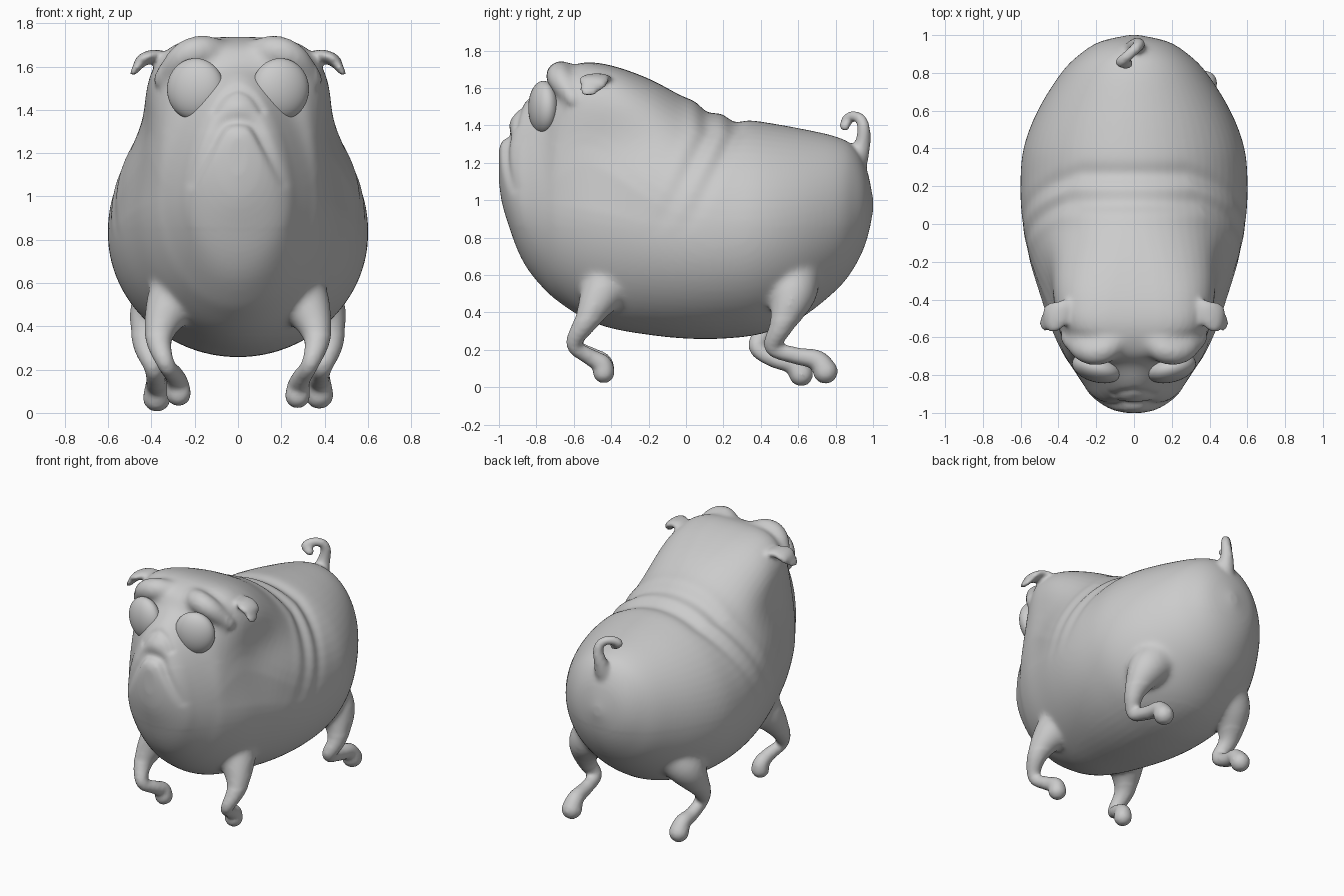
import bpy, bmesh, math
from mathutils import Vector

if "Cube" in bpy.data.objects:
    bpy.data.objects.remove(bpy.data.objects["Cube"])


def spline(rows, steps):
    """Catmull-Rom through rows of numbers."""
    out = []
    for i in range(len(rows) - 1):
        p0, p1 = rows[max(i - 1, 0)], rows[i]
        p2, p3 = rows[i + 1], rows[min(i + 2, len(rows) - 1)]
        for k in range(steps):
            t = k / steps
            out.append([0.5 * (2 * b + (c - a) * t + (2 * a - 5 * b + 4 * c - d) * t * t
                               + (3 * b - a - 3 * c + d) * t ** 3)
                        for a, b, c, d in zip(p0, p1, p2, p3)])
    out.append(list(rows[-1]))
    return out


def gauss(u):
    return math.exp(-u * u)


bm = bmesh.new()


def loft(rings):
    """Closed skin over equal-length rings of points."""
    vs = [[bm.verts.new(p) for p in r] for r in rings]
    n = len(vs[0])
    faces = []
    for a, b in zip(vs, vs[1:]):
        for j in range(n):
            k = (j + 1) % n
            faces.append(bm.faces.new((a[j], a[k], b[k], b[j])))
    faces.append(bm.faces.new(vs[0][::-1]))
    faces.append(bm.faces.new(vs[-1]))
    bmesh.ops.recalc_face_normals(bm, faces=faces)


def tube(path, ref=(1, 0, 0), flat=1.0):
    """Round-ended limb along (x, y, z, radius) points."""
    pts = spline(path, 6)
    P = [Vector(p[:3]) for p in pts]
    R = [p[3] for p in pts]
    t_end = (P[-1] - P[-2]).normalized()
    end, r_end = P[-1].copy(), R[-1]
    for k in range(1, 6):
        a = k * math.radians(17)
        P.append(end + t_end * r_end * math.sin(a))
        R.append(r_end * math.cos(a))
    rings = []
    for i, c in enumerate(P):
        t = (P[min(i + 1, len(P) - 1)] - P[max(i - 1, 0)]).normalized()
        u = Vector(ref)
        u = (u - t * u.dot(t)).normalized()
        w = t.cross(u) * flat
        rings.append([c + R[i] * (u * math.cos(a) + w * math.sin(a))
                      for a in [j * math.tau / 16 for j in range(16)]])
    loft(rings)


# Torso and head: y, bottom z, top z, half width, widest z, top exponent
stations = [
    (-1.00, 1.10, 1.27, .04, 1.18, 2.0), (-.985, .99, 1.32, .11, 1.15, 2.0),
    (-.95, .87, 1.37, .18, 1.08, 2.0), (-.90, .73, 1.48, .235, 1.02, 1.9),
    (-.84, .62, 1.545, .275, 1.0, 1.9), (-.75, .515, 1.61, .335, .99, 2.1),
    (-.68, .455, 1.69, .38, .97, 3.0), (-.55, .37, 1.735, .44, .95, 4.0),
    (-.40, .315, 1.72, .49, .92, 3.6), (-.20, .28, 1.65, .55, .87, 2.7),
    (0, .26, 1.545, .59, .84, 2.1), (.20, .26, 1.45, .602, .83, 2.0),
    (.40, .285, 1.42, .585, .84, 2.0), (.60, .36, 1.385, .51, .87, 2.0),
    (.80, .515, 1.34, .385, .92, 2.0), (.90, .64, 1.285, .285, .95, 2.0),
    (.965, .78, 1.17, .18, .97, 2.0), (1.0, .94, 1.01, .03, .975, 2.0)]
rings = []
for y, zb, zt, w, zc, n in spline(stations, 5):
    ring = []
    neck = .11 * gauss((y + .33) / .36)
    for j in range(64):
        c, s = math.cos(j * math.tau / 64), math.sin(j * math.tau / 64)
        e, h = (n, zt - zc) if s > 0 else (2.0, zc - zb)
        z = zc + math.copysign(h * abs(s) ** (2 / e), s)
        x = math.copysign(w * abs(c) ** (2 / e), c)
        ring.append((x * (1 - neck * gauss((z - 1.32) / .2)), y, z))
    rings.append(ring)
loft(rings)

for s in (-1, 1):
    # Front legs, trailing backwards
    lift = .01 if s < 0 else 0
    tube([(s * .20, -.36, .64, .14), (s * .30, -.44, .52, .125), (s * .365, -.53, .36, .068),
          (s * .335, -.60, .23, .042), (s * .295, -.52, .165 + lift, .045),
          (s * .28, -.45, .125 + lift, .053), (s * .275, -.44, .08 + lift, .06)])
    # Brows
    tube([(s * .07, -.60, 1.65, .07), (s * .17, -.672, 1.672, .075),
          (s * .26, -.665, 1.635, .07), (s * .34, -.60, 1.54, .05)])
    # Ears: flat drooping flaps
    tube([(s * .31, -.45, 1.635, .06), (s * .38, -.47, 1.652, .07),
          (s * .44, -.50, 1.63, .08), (s * .468, -.52, 1.595, .05)], (0, 1, 0), .38)
# Hind legs, mid stride
tube([(.24, .56, .64, .16), (.37, .57, .50, .13), (.425, .51, .33, .066), (.39, .465, .215, .047),
      (.38, .58, .17, .046), (.375, .70, .145, .055), (.375, .745, .085, .068)])
tube([(-.24, .54, .64, .16), (-.37, .53, .50, .13), (-.425, .44, .33, .066), (-.39, .38, .215, .047),
      (-.38, .47, .15, .046), (-.375, .57, .125, .055), (-.375, .615, .07, .066)])
# Curled tail
tube([(0, .89, 1.18, .08), (.01, .94, 1.29, .046), (.025, .95, 1.39, .034), (.005, .925, 1.44, .03),
      (-.045, .88, 1.445, .03), (-.07, .855, 1.42, .03), (-.03, .85, 1.395, .028)])

# Fuse everything into one soft skin
me = bpy.data.meshes.new("body")
bm.to_mesh(me)
bm.free()
body = bpy.data.objects.new("body", me)
bpy.context.collection.objects.link(body)
rm = body.modifiers.new("fuse", 'REMESH')
rm.mode = 'VOXEL'
rm.voxel_size = .0135
sm = body.modifiers.new("soften", 'SMOOTH')
sm.factor, sm.iterations = .5, 7
bpy.context.view_layer.objects.active = body
body.select_set(True)
for m in ("fuse", "soften"):
    bpy.ops.object.modifier_apply(modifier=m)

# Blend the thighs and brows further into the body
soft = body.vertex_groups.new(name="soft")
soft.add([v.index for v in body.data.vertices
          if .36 < v.co.z < .85 or (v.co.y < -.56 and v.co.z > 1.3 and abs(v.co.x) < .36)],
         1, 'REPLACE')
sm = body.modifiers.new("blend", 'SMOOTH')
sm.factor, sm.iterations, sm.vertex_group = .5, 22, "soft"
bpy.ops.object.modifier_apply(modifier="blend")


def line_dist(x, z, pts):
    best = 9
    p = Vector((x, z))
    for a, b in zip(pts, pts[1:]):
        a, b = Vector(a), Vector(b)
        t = max(0, min(1, (p - a).dot(b - a) / (b - a).length_squared))
        best = min(best, (a + (b - a) * t - p).length)
    return best


# Neck folds, drooping mouth and nose creases pressed into the skin
mouth = spline([(0, 1.355), (.07, 1.335), (.13, 1.23), (.21, 1.06)], 4)
crease = spline([(0, 1.50), (.06, 1.47), (.11, 1.40)], 3)
moves = []
for v in body.data.vertices:
    x, y, z = v.co
    d = 0
    fade = max(0, min(1, (z - .8) / .6))
    if -.5 < y < .6 and fade:
        for y0, depth in ((.12, .013), (.265, .017)):
            u = (y - y0 + .5 * max(0, 1.36 - z)) / .05
            d += depth * fade * (.5 * gauss(u + 1.6) - gauss(u))
    if y < -.72 and z > .9:
        ax = abs(x)
        end = max(0, min(1, (z - 1.0) / .25))
        d -= .02 * end * gauss(line_dist(ax, z, mouth) / .026)
        d -= .009 * gauss(line_dist(ax, z, crease) / .018)
        d += .012 * gauss(math.hypot(x / .07, (z - 1.42) / .04))
    moves.append(v.co + v.normal * d)
for v, p in zip(body.data.vertices, moves):
    v.co = p
body.data.shade_smooth()

# Bulging eyes
for s, side in ((-1, "left"), (1, "right")):
    bpy.ops.mesh.primitive_uv_sphere_add(segments=40, ring_count=24, radius=1,
                                         location=(s * .196, -.762, 1.495),
                                         rotation=(0, 0, s * math.radians(15)))
    eye = bpy.context.object
    eye.name = "eye_" + side
    eye.scale = (.135, .076, .143)
    eye.data.shade_smooth()
